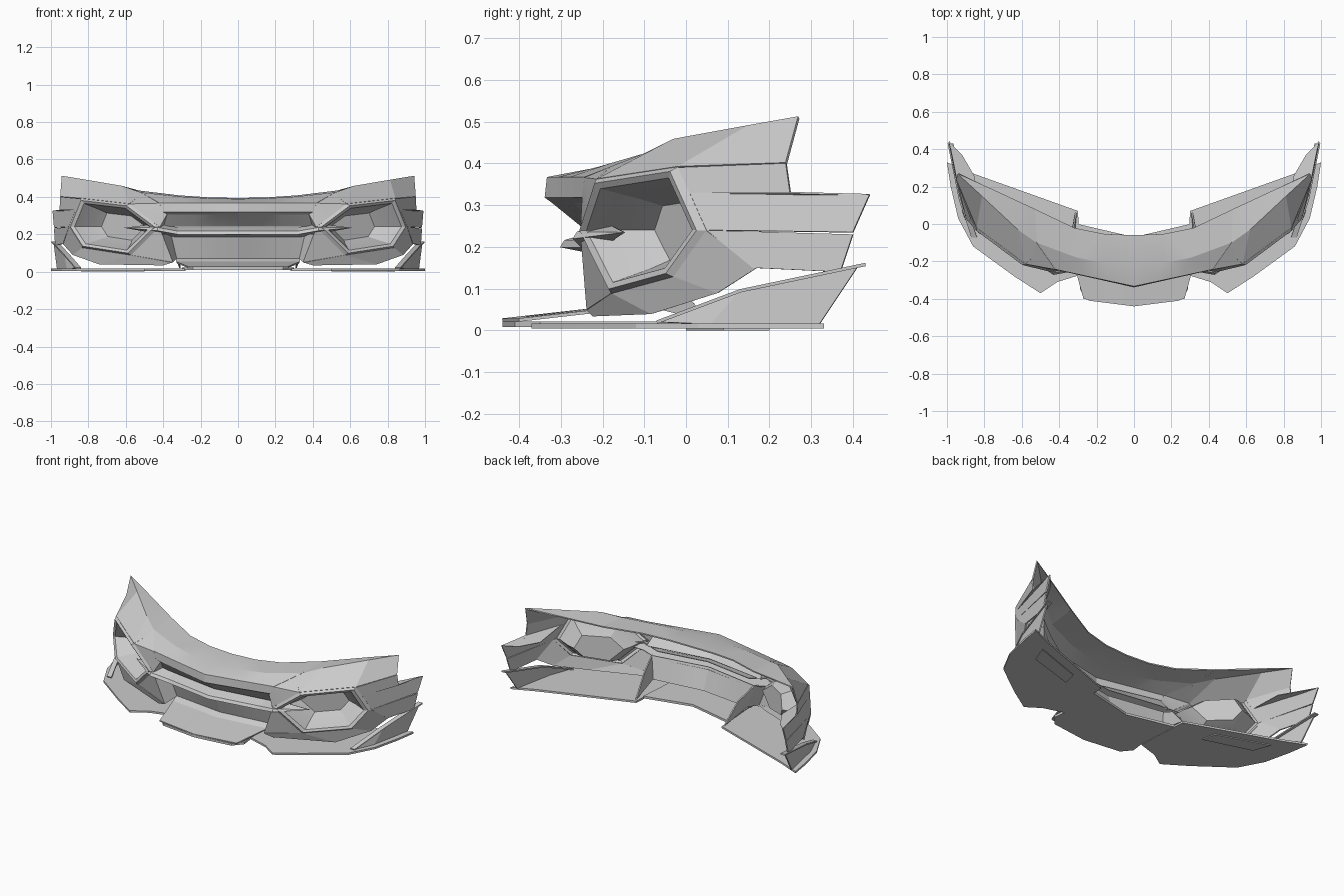
import bpy
import bmesh
from mathutils import Vector

default_cube = bpy.data.objects.get("Cube")
if default_cube:
    bpy.data.objects.remove(default_cube, do_unlink=True)

# One plain grey finish for the whole bumper
grey = bpy.data.materials.new("primer grey")
grey.use_nodes = True
grey.diffuse_color = (.6, .6, .6, 1)
shader = grey.node_tree.nodes["Principled BSDF"]
shader.inputs["Base Color"].default_value = grey.diffuse_color


def finish(name, bm, thickness):
    """Turn a half panel into a mirrored sheet of the given thickness."""
    bmesh.ops.remove_doubles(bm, verts=bm.verts, dist=.001)
    bmesh.ops.recalc_face_normals(bm, faces=bm.faces)
    mesh = bpy.data.meshes.new(name)
    bm.to_mesh(mesh)
    bm.free()
    mesh.materials.append(grey)
    panel = bpy.data.objects.new(name, mesh)
    bpy.context.collection.objects.link(panel)
    mirror = panel.modifiers.new("Mirror", "MIRROR")
    mirror.use_axis[0] = True
    solidify = panel.modifiers.new("Solidify", "SOLIDIFY")
    solidify.thickness = thickness
    solidify.offset = 0
    bpy.ops.object.select_all(action="DESELECT")
    panel.select_set(True)
    bpy.context.view_layer.objects.active = panel
    # Apply the modifiers first so the sheet edges also stay sharp
    bpy.ops.object.convert(target="MESH")
    bpy.ops.object.shade_smooth_by_angle(angle=.2)


def loft(name, rows, closed=False, thickness=.008):
    """Skin a panel across rows of points; closed rows end in a cap."""
    bm = bmesh.new()
    grid = [[bm.verts.new(point) for point in row] for row in rows]
    count = len(grid[0])
    for near, far in zip(grid, grid[1:]):
        for i in range(count if closed else count - 1):
            j = (i + 1) % count
            bm.faces.new((near[i], near[j], far[j], far[i]))
    if closed:
        bm.faces.new(grid[-1])
    finish(name, bm, thickness)


def plate(name, outline, height, thickness):
    """Flat plate from a plan outline."""
    bm = bmesh.new()
    bm.faces.new([bm.verts.new((x, y, height)) for x, y in outline])
    finish(name, bm, thickness)


def sweep(end, y, z, back=.09, rise=0, bow=1):
    """Half of an edge from the centre line to x = end, swept back and up."""
    return [Vector((end * t, y + back * t ** bow, z + rise * t * t)) for t in (0, .3, .6, 1)]


def corner(x, z, back=0):
    """Point on the curved front corner, optionally set back."""
    return Vector((x, 1.2 * (x - .4) ** 2 - .25 + back, z))


def side(y, z):
    """Point on the flaring outer side."""
    return Vector((.9 + y / 5, y, z))


# Central nose: top deck, crease, front lip and the return below it
nose = [
    sweep(.53, -.06, .39, back=.14, rise=.04, bow=2.5),
    sweep(.52, -.22, .385, back=.12, rise=.035, bow=2),
    sweep(.42, -.33, .365),
    sweep(.4, -.335, .32),
    sweep(.38, -.32, .31),
    sweep(.4, -.24, .245, back=.06),
]
loft("nose_panel", nose)
deck_end, crease_end, front_end, lip_end, under_end, return_end = [row[-1] for row in nose]

# Side intake: six-sided frame with a raised rim and a tapered duct
frame = [corner(.42, .24), corner(.58, .36), corner(.84, .39),
         corner(.9, .24), corner(.83, .13), corner(.57, .09, back=.04)]
inner_tip, top_inner, top_outer, outer_tip, low_outer, low_inner = frame
centre = sum(frame, Vector()) / len(frame)
inward = Vector((-.5, .8, 0))
rings = [(0, 0), (.07, -.015), (.15, -.01), (.19, .01), (.35, .08), (.5, .13)]
loft("side_intake",
     [[p.lerp(centre, shrink) + inward * depth for p in frame] for shrink, depth in rings],
     closed=True)

# Corner that joins the nose to the intake frame
brow = corner(.54, .39, back=.05)
loft("nose_corner", [
    [crease_end, front_end, lip_end, under_end, return_end],
    [brow, top_inner, top_inner.lerp(inner_tip, .5), inner_tip, inner_tip],
])

# Fender top running back to the raised rear corner
rear_corner = Vector((.94, .27, .51))
shoulder = Vector((.62, -.03, .455))
fender_back = side(.24, .4)
loft("fender_top", [
    [deck_end, deck_end.lerp(rear_corner, .2), deck_end.lerp(rear_corner, .6), rear_corner],
    [crease_end, shoulder, shoulder.lerp(rear_corner, .6), rear_corner],
    [brow, top_inner, top_outer, fender_back],
])

# Side skin behind the intake, in three stacked layers
waist = top_outer.lerp(outer_tip, .4)
tongue_tip = side(.44, .325)
loft("side_upper", [[top_outer, fender_back], [waist, side(.25, .33)]])
loft("side_tongue", [[waist, tongue_tip], [outer_tip, side(.4, .235)]])
loft("side_lower", [[outer_tip, side(.4, .23)], [side(.16, .15), side(.37, .14)]])
loft("tongue_ledge", [
    [waist, side(.25, .33), tongue_tip],
    [waist, Vector((.85, .25, .31)), Vector((.92, .37, .31))],
], thickness=.004)

# Lower centre recess and the sloped ramp in front of it
recess = [
    sweep(.36, -.23, .2, back=.06),
    sweep(.33, -.18, .07, back=.04),
    sweep(.33, -.22, .05, back=.04),
    sweep(.27, -.44, .025, back=.04),
]
loft("lower_recess", recess)
recess_top, recess_low = recess[0][-1], recess[1][-1]

# Upright divider between the centre opening and the intake
foot = Vector((.35, -.235, .05))
loft("divider", [
    [inner_tip, low_inner],
    [inner_tip.lerp(foot, .2), foot],
    [recess_top, recess_low],
])
loft("rear_gusset", [
    [recess_top, recess_low],
    [Vector((.33, -.05, .14)), Vector((.31, .06, .02))],
])

# Chin cheek wrapping under the intake
loft("lower_cheek", [
    [outer_tip, low_outer, low_inner, foot],
    [side(.17, .15), corner(.88, .09, back=.05),
     corner(.74, .04, back=.03), corner(.4, .035, back=.03)],
])

# Cross bar whose pointed ends reach into the intakes
bar_tip = corner(.61, .235, back=.05)
bar_edges = [(-.22, .235), (-.29, .215), (-.3, .2), (-.22, .185)]
loft("cross_bar", [
    sweep(.32, y, z, back=.05) + [Vector((.43, y + .03, z + .02)), bar_tip]
    for y, z in bar_edges
], thickness=.004)

# Rear skirt and its thin upswept blade
root = Vector((.86, -.07, .02))
bulge = side(.13, .095)
skirt_top = side(.41, .15)
loft("skirt", [
    [root, bulge, skirt_top],
    [root, side(.06, .015), side(.32, .015)],
])
blade = [root, bulge, side(.43, .158)]
loft("skirt_blade", [[p + Vector((shift, 0, 0)) for p in blade] for shift in (-.02, .01)])

# Ground plates
plate("centre_splitter", [
    (0, -.44), (.24, -.41), (.29, -.35), (.28, -.27), (.3, 0), (0, -.07),
], height=.015, thickness=.014)
plate("side_splitter", [
    (.28, -.27), (.41, -.31), (.5, -.37), (.64, -.28), (.86, -.12),
    (.94, .03), (.98, .2), (1, .33), (.86, .27), (.3, .07),
], height=.011, thickness=.012)
plate("floor_pad", [(.5, 0), (.8, .09), (.84, .2), (.52, .09)], height=.003, thickness=.006)
